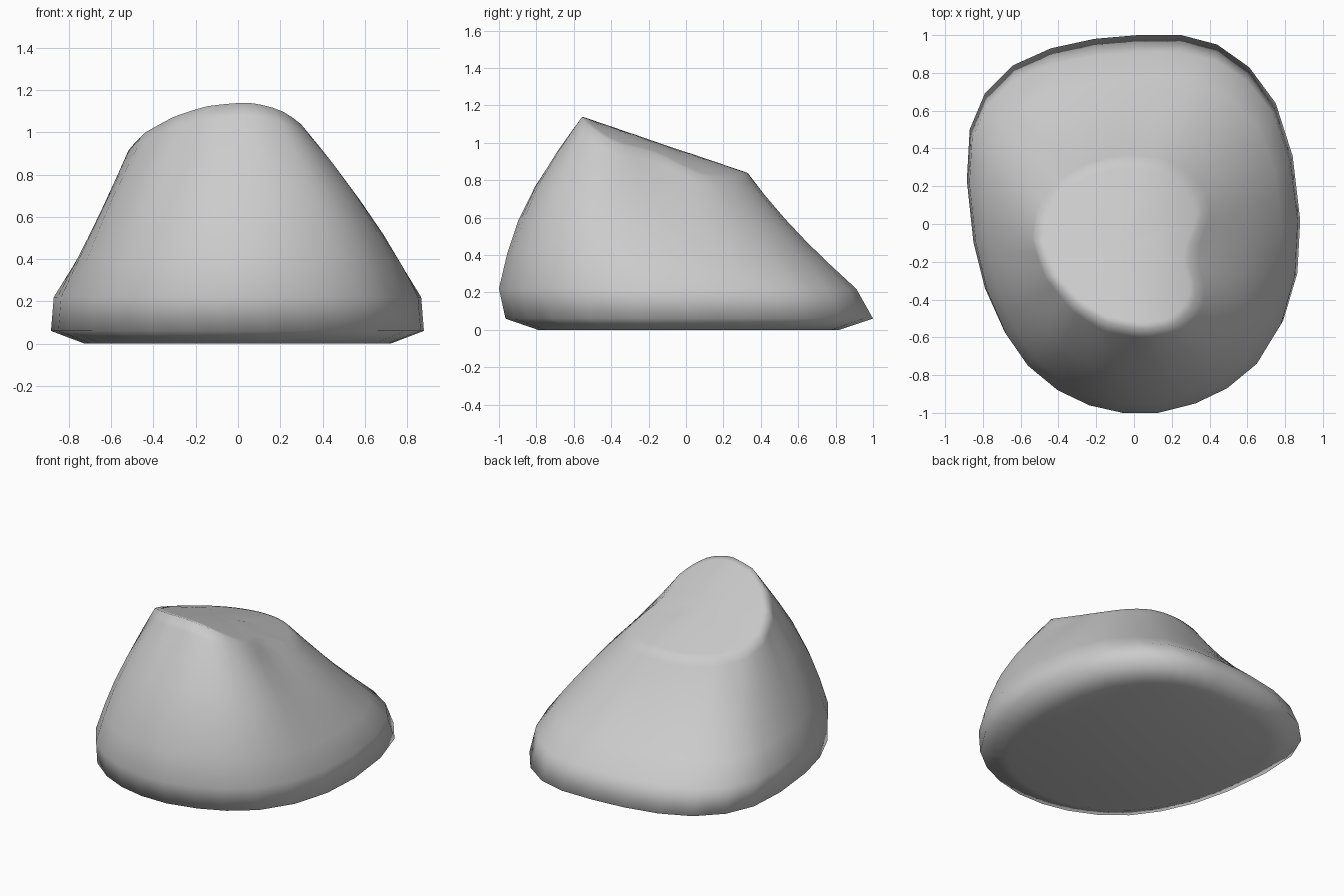
import bpy, bmesh
from math import atan2, cos, sin, pi, hypot

cube = bpy.data.objects.get("Cube")
if cube:
    bpy.data.objects.remove(cube)

# Plan outline of the base, clockwise from the back
OUTLINE = [(.02, 1), (.25, 1), (.44, .95), (.61, .83), (.75, .64), (.84, .36), (.88, .02),
           (.865, -.27), (.79, -.53), (.66, -.74), (.5, -.87), (.33, -.95), (.13, -1),
           (-.06, -1), (-.24, -.96), (-.41, -.88), (-.57, -.75), (-.69, -.58), (-.79, -.35),
           (-.85, -.1), (-.885, .23), (-.87, .5), (-.79, .69), (-.64, .84), (-.44, .93), (-.21, .98)]
# Plan outline of the sloping top, notched on one side
RIM = [(0, .33), (.15, .31), (.27, .24), (.35, .14), (.37, .05), (.33, -.05), (.29, -.14),
       (.3, -.25), (.34, -.36), (.29, -.47), (.2, -.54), (.05, -.56), (-.15, -.52),
       (-.3, -.43), (-.44, -.28), (-.52, -.1), (-.5, .05), (-.4, .2), (-.25, .29), (-.1, .33)]
CX, CY = -.08, -.12


def top_height(x, y):
    return 1.135 - .34 * (y + .54) - (.75 if x > 0 else .25) * x * x


def rim_point(angle):
    """Where a ray from the top's centre meets the rim."""
    dx, dy = cos(angle), sin(angle)
    for (ax, ay), (bx, by) in zip(RIM, RIM[1:] + RIM[:1]):
        ax, ay, bx, by = ax - CX, ay - CY, bx - CX, by - CY
        ca, cb = dx * ay - dy * ax, dx * by - dy * bx
        if ca * cb <= 0 and ca != cb:
            t = ca / (ca - cb)
            x, y = ax + t * (bx - ax), ay + t * (by - ay)
            if x * dx + y * dy > 0:
                return x + CX, y + CY
    return RIM[0]


# Double the outline's points so that the notch stays smooth
plan = []
for a, b in zip(OUTLINE, OUTLINE[1:] + OUTLINE[:1]):
    plan += [a, ((a[0] + b[0]) / 2, (a[1] + b[1]) / 2)]
rim = [rim_point(atan2(y, x)) for x, y in plan]

# Foot: flat underside, flared edge and the shoulder above it
edge = [(x, y if y > 0 else y * .965, .06) for x, y in plan]
shoulder = [(x * .985, y * .91 if y > 0 else y, .22) for x, y in plan]
rings = [[(x * .82, y * .82, 0) for x, y, z in edge], edge, shoulder]

# Flanks: bulging at the front, slightly hollow at the back
for t in (.2, .4, .6, .8, .93, 1):
    ring = []
    for (sx, sy, sz), (rx, ry) in zip(shoulder, rim):
        r = hypot(sx, sy)
        bulge = (.02 - .06 * sy / r + .025 * sx / r) * sin(pi * t)
        ring.append((sx + (rx - sx) * t + bulge * sx / r,
                     sy + (ry - sy) * t + bulge * sy / r,
                     sz + (top_height(rx, ry) - sz) * t))
    rings.append(ring)

# Sloping top face
for s in (.92, .7, .4):
    ring = []
    for rx, ry in rim:
        x, y = CX + (rx - CX) * s, CY + (ry - CY) * s
        ring.append((x, y, top_height(x, y)))
    rings.append(ring)

bm = bmesh.new()
loops = [[bm.verts.new(p) for p in ring] for ring in rings]
n = len(plan)
for low, high in zip(loops, loops[1:]):
    for i in range(n):
        j = (i + 1) % n
        bm.faces.new((low[i], low[j], high[j], high[i]))
bm.faces.new(loops[0])
tip = bm.verts.new((CX, CY, top_height(CX, CY)))
for i in range(n):
    bm.faces.new((loops[-1][i], loops[-1][(i + 1) % n], tip))
bmesh.ops.recalc_face_normals(bm, faces=bm.faces)
for f in bm.faces:
    f.smooth = True

mesh = bpy.data.meshes.new("boulder")
bm.to_mesh(mesh)
bm.free()
boulder = bpy.data.objects.new("boulder", mesh)
bpy.context.collection.objects.link(boulder)

stone = bpy.data.materials.new("stone grey")
stone.use_nodes = True
colour = (.6, .6, .6, 1)
stone.diffuse_color = colour
stone.node_tree.nodes["Principled BSDF"].inputs["Base Color"].default_value = colour
mesh.materials.append(stone)
